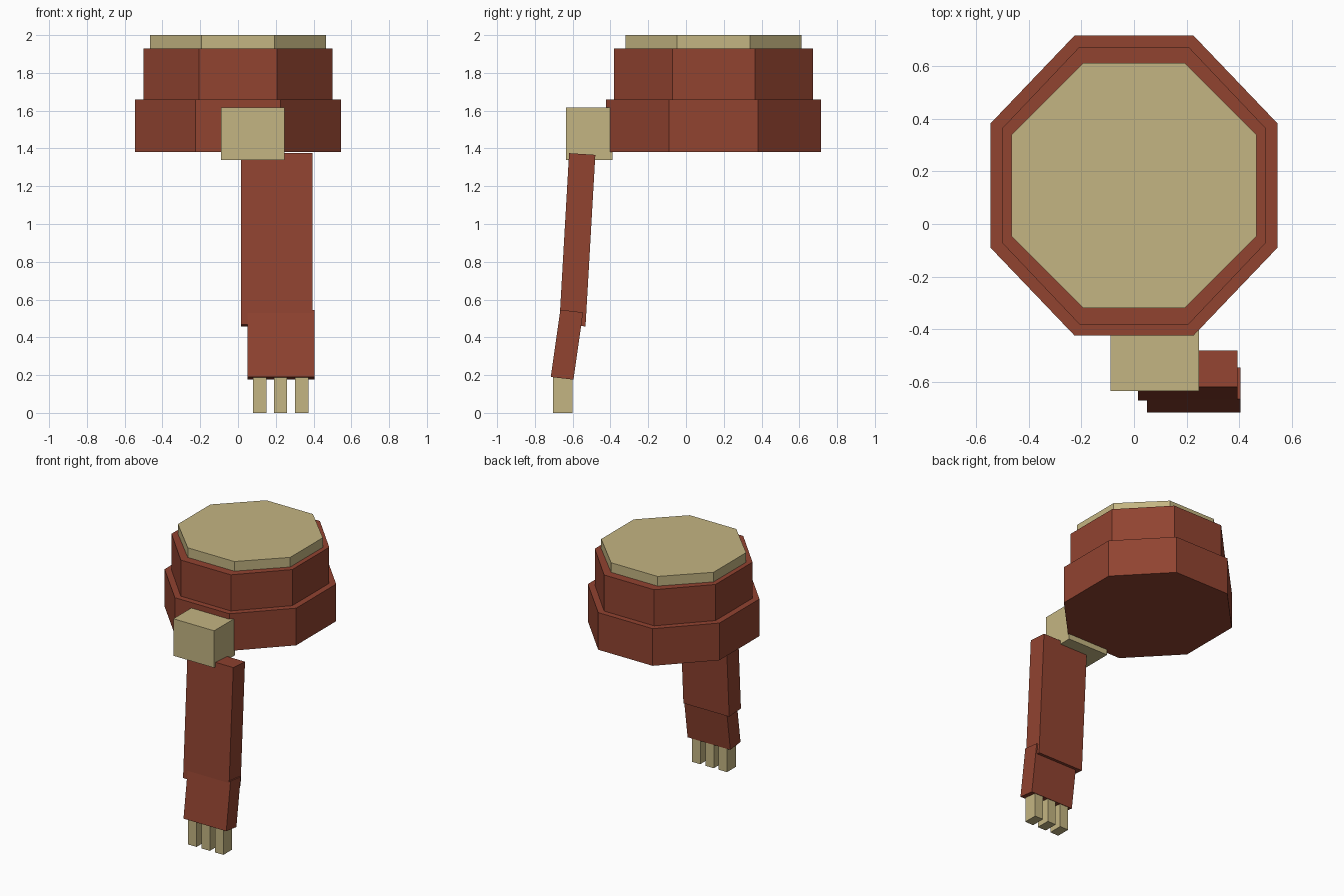
import bpy, bmesh

if "Cube" in bpy.data.objects:
    bpy.data.objects.remove(bpy.data.objects["Cube"])


def material(name, rgb):
    m = bpy.data.materials.new(name)
    m.diffuse_color = (*rgb, 1)
    m.use_nodes = True
    m.node_tree.nodes["Principled BSDF"].inputs["Base Color"].default_value = m.diffuse_color
    return m


RED = material("brick red", (0.283, 0.056, 0.030))
TAN = material("sand tan", (0.552, 0.462, 0.223))


def prism(name, profile, axis, lo, hi, mat):
    """Extrude a closed profile: (y, z) points along x, or (x, y) points along z."""
    def place(p, h):
        return (h, *p) if axis == "x" else (*p, h)
    bm = bmesh.new()
    face = bm.faces.new([bm.verts.new(place(p, lo)) for p in profile])
    out = bmesh.ops.extrude_face_region(bm, geom=[face])
    for v in out["geom"]:
        if isinstance(v, bmesh.types.BMVert):
            v.co["xyz".index(axis)] = hi
    bmesh.ops.recalc_face_normals(bm, faces=bm.faces)
    mesh = bpy.data.meshes.new(name)
    bm.to_mesh(mesh)
    bm.free()
    mesh.materials.append(mat)
    ob = bpy.data.objects.new(name, mesh)
    bpy.context.collection.objects.link(ob)
    return ob


def rect(a0, a1, b0, b1):
    return [(a0, b0), (a1, b0), (a1, b1), (a0, b1)]


def octagon(rx, ry, cy=0.146):
    """Octagon with flat sides facing the axes."""
    k = 0.4142
    pts = [(1, -k), (1, k), (k, 1), (-k, 1), (-1, k), (-1, -k), (-k, -1), (k, -1)]
    return [(x * rx, cy + y * ry) for x, y in pts]


# Stacked octagonal body
prism("body_lower", octagon(0.545, 0.57), "z", 1.38, 1.658, RED)
prism("body_upper", octagon(0.50, 0.527), "z", 1.658, 1.928, RED)
prism("body_cap", octagon(0.465, 0.465), "z", 1.928, 2.0, TAN)

# Shoulder block
prism("shoulder", rect(-0.635, -0.39, 1.34, 1.617), "x", -0.09, 0.247, TAN)

# Leaning arm segments
prism("upper_arm", [(-0.671, 0.467), (-0.532, 0.458), (-0.48, 1.366), (-0.619, 1.375)],
      "x", 0.015, 0.394, RED)
prism("forearm", [(-0.716, 0.190), (-0.596, 0.176), (-0.545, 0.532), (-0.665, 0.546)],
      "x", 0.05, 0.404, RED)

# Three fingers
for i, x in enumerate((0.08, 0.19, 0.302)):
    prism(f"finger_{i + 1}", rect(-0.704, -0.60, 0, 0.21), "x", x, x + 0.07, TAN)
